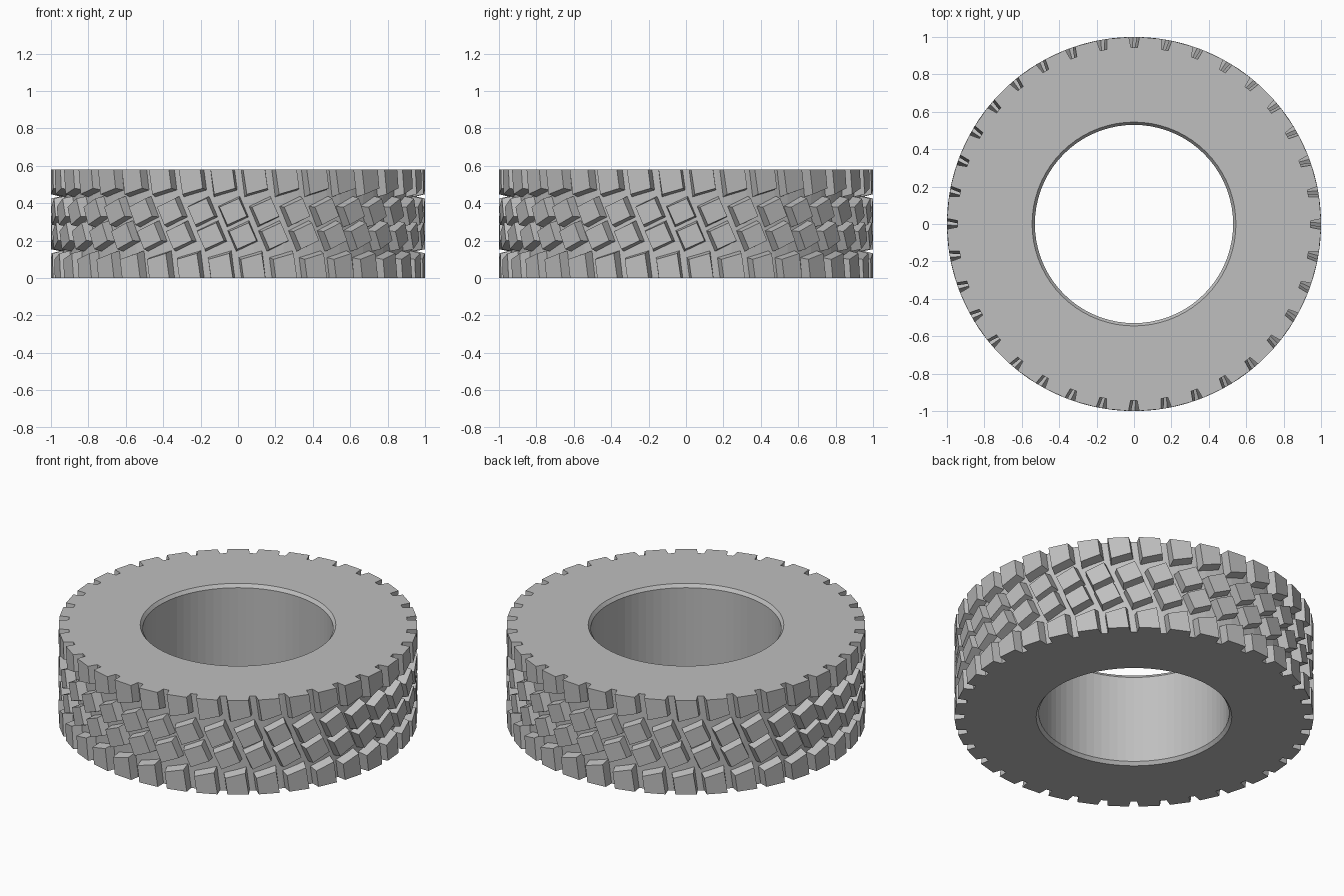
import bpy, bmesh, math

if "Cube" in bpy.data.objects:
    bpy.data.objects.remove(bpy.data.objects["Cube"])

HEIGHT = 0.58      # tyre width, standing along z
COUNT = 36         # tread blocks per row
R_TOP = 1.0        # tread block tops
R_GROOVE = 0.945   # groove floor
STEP = 2 * math.pi / COUNT

rubber = bpy.data.materials.new("grey rubber")
rubber.diffuse_color = (0.52, 0.52, 0.52, 1)
rubber.use_nodes = True
rubber.node_tree.nodes["Principled BSDF"].inputs["Base Color"].default_value = rubber.diffuse_color


def finish(bm, name):
    bmesh.ops.recalc_face_normals(bm, faces=bm.faces)
    mesh = bpy.data.meshes.new(name)
    bm.to_mesh(mesh)
    bm.free()
    mesh.materials.append(rubber)
    ob = bpy.data.objects.new(name, mesh)
    bpy.context.collection.objects.link(ob)
    return ob


def wrap(arc, z, radius, angle):
    """Place a point given by arc length and height onto the tread cylinder."""
    a = -math.pi / 2 + angle + arc
    return (radius * math.cos(a), radius * math.sin(a), z)


def tread_row(name, top, base, phase, flip=False):
    """Ring of tapered blocks; flip turns the row half a turn about mid-height."""
    bm = bmesh.new()
    s = -1 if flip else 1
    for i in range(COUNT):
        rings = []
        for outline, radius in ((base, R_GROOVE - 0.004), (top, R_TOP)):
            rings.append([bm.verts.new(wrap(s * x, HEIGHT / 2 + s * z, radius,
                                            s * phase + i * STEP))
                          for x, z in outline])
        lower, upper = rings
        bm.faces.new(upper)
        bm.faces.new(lower[::-1])
        for k in range(4):
            n = (k + 1) % 4
            bm.faces.new((lower[k], lower[n], upper[n], upper[k]))
    return finish(bm, name)


def tilted_rect(w, h, tilt, z):
    c, s = math.cos(tilt), math.sin(tilt)
    return [(x * c - y * s, z + x * s + y * c)
            for x, y in ((-w, -h), (w, -h), (w, h), (-w, h))]


# Tyre body: lathe a closed section with a bevelled bead at each rim
section = [(0.53, 0.02), (0.545, 0), (R_GROOVE, 0), (R_GROOVE, HEIGHT),
           (0.545, HEIGHT), (0.53, HEIGHT - 0.02)]
SEGMENTS = 72
bm = bmesh.new()
rings = [[bm.verts.new((r * math.cos(a), r * math.sin(a), z)) for r, z in section]
         for a in (2 * math.pi * i / SEGMENTS for i in range(SEGMENTS))]
for i in range(SEGMENTS):
    a, b = rings[i], rings[(i + 1) % SEGMENTS]
    for k in range(len(section)):
        n = (k + 1) % len(section)
        bm.faces.new((a[k], b[k], b[n], a[n]))
finish(bm, "tyre_body")

# Middle tread rows: tilted square blocks
TILT = math.radians(24)
mid_top = tilted_rect(0.057, 0.052, TILT, 0.065)
mid_base = tilted_rect(0.067, 0.061, TILT, 0.065)

# Shoulder rows: leaning blocks flush with the sidewall
edge = HEIGHT / 2
edge_top = [(-0.040, 0.158), (0.072, 0.190), (0.058, edge), (-0.060, edge)]
edge_base = [(-0.050, 0.143), (0.084, 0.180), (0.068, edge), (-0.070, edge)]

for flip, side in ((False, "upper"), (True, "lower")):
    tread_row(side + "_middle_tread", mid_top, mid_base, math.radians(-1.5), flip)
    tread_row(side + "_shoulder_tread", edge_top, edge_base, STEP / 2, flip)
